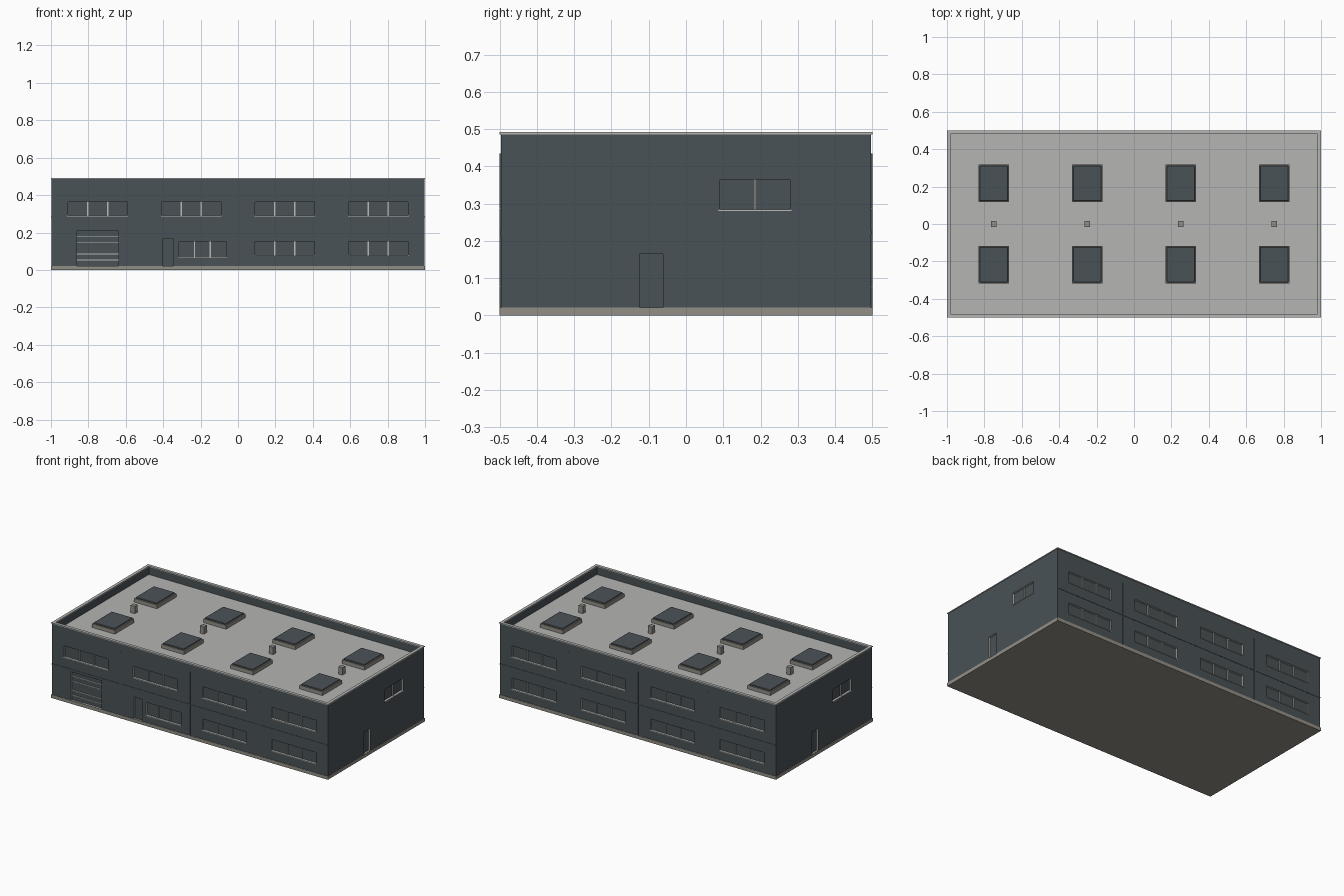
import bpy
import bmesh
from mathutils import Matrix, Vector

if "Cube" in bpy.data.objects:
    bpy.data.objects.remove(bpy.data.objects["Cube"])

W, D = 0.997, 0.497          # half extents of the wall faces
ROOF, TOP = 0.435, 0.492     # roof deck and coping heights
BASE = 0.022                 # plinth height
RECESS = 0.012               # depth of window and door openings


def material(name, colour):
    m = bpy.data.materials.new(name)
    m.diffuse_color = (*colour, 1)
    m.use_nodes = True
    m.node_tree.nodes["Principled BSDF"].inputs["Base Color"].default_value = m.diffuse_color
    return m


WALL = material("slate cladding", (0.068, 0.084, 0.093))
ROOFING = material("pale roofing", (0.46, 0.46, 0.45))
STONE = material("warm grey concrete", (0.29, 0.275, 0.24))
TRIM = material("light grey trim", (0.50, 0.50, 0.48))


def boxes(name, parts, *mats):
    """One object from boxes given as (x0, x1, y0, y1, z0, z1)."""
    bm = bmesh.new()
    for x0, x1, y0, y1, z0, z1 in parts:
        centre = Vector((x0 + x1, y0 + y1, z0 + z1)) / 2
        size = (abs(x1 - x0), abs(y1 - y0), abs(z1 - z0), 1)
        bmesh.ops.create_cube(bm, size=1, matrix=Matrix.Translation(centre) @ Matrix.Diagonal(size))
    mesh = bpy.data.meshes.new(name)
    bm.to_mesh(mesh)
    bm.free()
    for m in mats:
        mesh.materials.append(m)
    ob = bpy.data.objects.new(name, mesh)
    bpy.context.collection.objects.link(ob)
    return ob


def on_wall(side, u0, u1, z0, z1, d0, d1):
    """Box on a wall: u runs along it, d is the distance outwards from it."""
    if side in ("front", "back"):
        s = -1 if side == "front" else 1
        return (u0, u1, s * (D + d0), s * (D + d1), z0, z1)
    s = 1 if side == "right" else -1
    return (s * (W + d0), s * (W + d1), s * u0, s * u1, z0, z1)


def ring(hx, hy, t, z0, z1):
    return [(-hx, hx, -hy, -hy + t, z0, z1), (-hx, hx, hy - t, hy, z0, z1),
            (-hx, -hx + t, -hy + t, hy - t, z0, z1), (hx - t, hx, -hy + t, hy - t, z0, z1)]


# Windows: side, start, end, bottom, top, number of panes
bays = (-0.75, -0.25, 0.25, 0.75)
windows = []
for x in bays:
    windows.append(("front", x - 0.16, x + 0.16, 0.29, 0.363, 3))
    for z in (0.08, 0.29):
        windows.append(("back", x - 0.16, x + 0.16, z, z + 0.073, 3))
    if x > 0:
        windows.append(("front", x - 0.16, x + 0.16, 0.08, 0.153, 3))
windows.append(("front", -0.315, -0.065, 0.068, 0.153, 3))
windows += [(s, 0.09, 0.28, 0.285, 0.363, 2) for s in ("left", "right")]

# Doors, including the wide shutter door
shutter = ("front", -0.86, -0.64, BASE, 0.207)
doors = [("front", -0.405, -0.345, BASE, 0.165), shutter]
doors += [(s, -0.125, -0.062, BASE, 0.165) for s in ("left", "right")]

# Plinth and main body
boxes("plinth", [(-1, 1, -0.5, 0.5, 0, BASE)], STONE)
body = boxes("walls", [(-W, W, -D, D, 0.015, ROOF)], WALL, ROOFING, TRIM)
for p in body.data.polygons:
    p.material_index = 1 if p.normal.z > 0.9 else 0

# Openings cut into the walls, with light reveals and dark panes
cutter = boxes("opening_cutter", [on_wall(*w[:5], -RECESS, 0.02) for w in windows + doors],
               WALL, ROOFING, TRIM)
for p in cutter.data.polygons:
    c, n = p.center, p.normal
    across = "y" if abs(c.y) > D - 0.03 and abs(c.x) < W - 0.03 else "x"
    p.material_index = 0 if abs(getattr(n, across)) > 0.9 else 2
cutter.hide_render = True
cutter.hide_viewport = True
cut = body.modifiers.new("openings", "BOOLEAN")
cut.object = cutter
cut.operation = "DIFFERENCE"
cut.solver = "EXACT"

# Mullions and sills
mullions, sills = [], []
for side, u0, u1, z0, z1, panes in windows:
    for i in range(1, panes):
        u = u0 + (u1 - u0) * i / panes
        mullions.append(on_wall(side, u - 0.003, u + 0.003, z0, z1, -RECESS, -0.004))
    sills.append(on_wall(side, u0 - 0.003, u1 + 0.003, z0 - 0.004, z0, -RECESS, 0.003))
boxes("window_mullions", mullions, TRIM)
boxes("window_sills", sills, TRIM)

# Light slats on the shutter door
boxes("shutter_slats", [on_wall("front", -0.86, -0.64, z - 0.002, z + 0.002, -RECESS, -0.006)
                        for z in (0.053, 0.085, 0.145, 0.178)], TRIM)

# Raised cladding joints on the long walls
joints = []
for side in ("front", "back"):
    joints.append(on_wall(side, -W, W, 0.22, 0.225, 0, 0.002))
    joints += [on_wall(side, x - 0.004, x + 0.004, BASE, ROOF, 0, 0.003) for x in (-0.5, 0, 0.5)]
boxes("cladding_joints", joints, WALL)

# Parapet and its coping
boxes("parapet", ring(W, D, 0.014, ROOF, TOP - 0.006), WALL)
boxes("parapet_coping", ring(1, 0.5, 0.02, TOP - 0.006, TOP), ROOFING)

# Skylights: concrete curb with a bevelled dark lid
curbs, lids = [], []
for x in bays:
    for y in (-0.217, 0.217):
        curbs.append((x - 0.082, x + 0.082, y - 0.1, y + 0.1, ROOF, ROOF + 0.024))
        lids.append((x - 0.077, x + 0.077, y - 0.095, y + 0.095, ROOF + 0.024, ROOF + 0.032))
boxes("skylight_curbs", curbs, STONE)
lid = boxes("skylight_lids", lids, WALL)
bevel = lid.modifiers.new("soft edge", "BEVEL")
bevel.width = 0.003
bevel.segments = 1

# Roof vents
boxes("roof_vents", [(x - 0.015, x + 0.015, -0.015, 0.015, ROOF, ROOF + 0.048) for x in bays], STONE)
